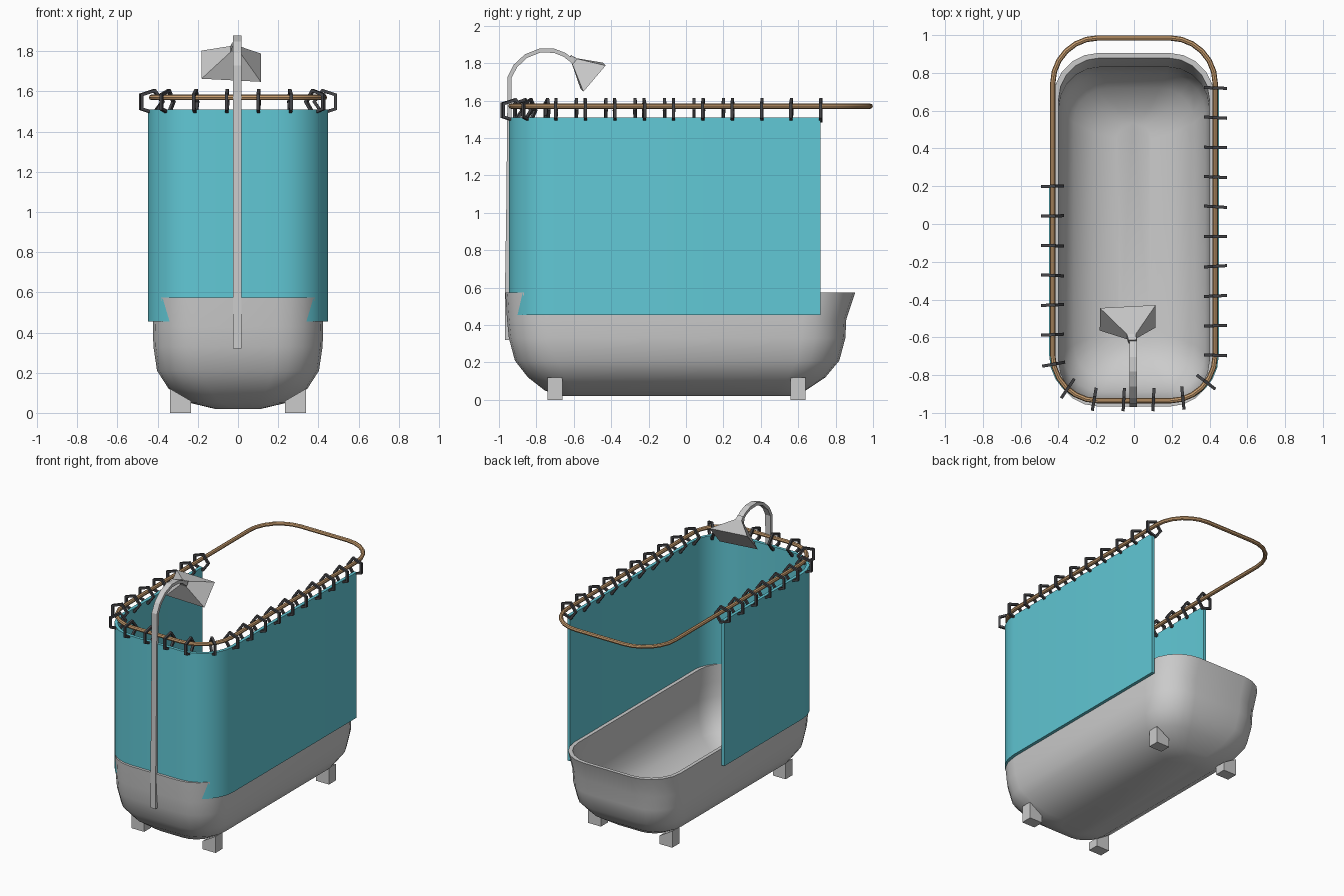
import bpy, bmesh, random
from math import sin, cos, pi, radians
from mathutils import Vector as V, Matrix

if "Cube" in bpy.data.objects:
    bpy.data.objects.remove(bpy.data.objects["Cube"])

random.seed(4)
Z, X = V((0, 0, 1)), V((1, 0, 0))


def material(name, rgb):
    m = bpy.data.materials.new(name)
    m.diffuse_color = (*rgb, 1)
    m.use_nodes = True
    m.node_tree.nodes["Principled BSDF"].inputs["Base Color"].default_value = m.diffuse_color
    return m


TEAL = material("teal cloth", (0.12, 0.58, 0.67))
COPPER = material("copper", (0.58, 0.34, 0.16))
DARK = material("dark metal", (0.06, 0.06, 0.065))


def skin(name, rings, closed=False, mat=None, smooth=None):
    """Bridge equal-length rings of points into a solid."""
    bm = bmesh.new()
    loops = [[bm.verts.new(p) for p in r] for r in rings]
    pairs = list(zip(loops, loops[1:]))
    if closed:
        pairs.append((loops[-1], loops[0]))
    else:
        bm.faces.new(loops[0])
        bm.faces.new(loops[-1])
    n = len(loops[0])
    for a, b in pairs:
        for i in range(n):
            j = (i + 1) % n
            bm.faces.new((a[i], a[j], b[j], b[i]))
    bmesh.ops.recalc_face_normals(bm, faces=bm.faces)
    me = bpy.data.meshes.new(name)
    bm.to_mesh(me)
    bm.free()
    ob = bpy.data.objects.new(name, me)
    bpy.context.collection.objects.link(ob)
    if mat:
        me.materials.append(mat)
    if smooth:
        bpy.ops.object.select_all(action='DESELECT')
        ob.select_set(True)
        bpy.context.view_layer.objects.active = ob
        bpy.ops.object.shade_smooth_by_angle(angle=radians(smooth))
    return ob


def sweep(name, path, profile, normal, closed=False, **kw):
    """Sweep a (side, normal) profile along a planar path with mitred corners."""
    n, rings = len(path), []
    for i, p in enumerate(path):
        before = path[i] - path[i - 1] if closed or i else path[1] - path[0]
        after = path[(i + 1) % n] - p if closed or i < n - 1 else before
        before, after = before.normalized(), after.normalized()
        t = (before + after).normalized()
        side = t.cross(normal) / max(t.dot(before), 0.3)
        rings.append([p + side * a + normal * b for a, b in profile])
    return skin(name, rings, closed, **kw)


def rect(a, b):
    return [(-a, -b), (a, -b), (a, b), (-a, b)]


def rounded(hx, y0, y1, r, z, seg):
    """Rounded rectangle: front right, front left, back left, back right corner."""
    pts = []
    centres = [(hx - r, y0 + r), (r - hx, y0 + r), (r - hx, y1 - r), (hx - r, y1 - r)]
    for k, (cx, cy) in enumerate(centres):
        for s in range(seg + 1):
            a = -(k + s / seg) * pi / 2
            pts.append(V((cx + r * cos(a), cy + r * sin(a), z)))
    return pts


# tub: outer shell up to the rim, then back down inside
LEVELS = [(0.02, .115, -.67, .56, .10), (.05, .24, -.755, .64, .15),
          (.12, .345, -.845, .745, .20), (.21, .403, -.915, .82, .225),
          (.33, .421, -.947, .852, .235), (.43, .424, -.957, .857, .235),
          (.575, .425, -.966, .905, .235)]
T = .026
outer = [rounded(hx, a, b, r, z, 5) for z, hx, a, b, r in LEVELS]
inner = [rounded(hx - T, a + T, b - T, r - T * .7, z if z > .5 else z + T * .8, 5)
         for z, hx, a, b, r in reversed(LEVELS)]
skin("bathtub", outer + inner, smooth=35)

# feet: blocks with tops sloped to follow the tub bottom
for sx, side in ((-1, "left"), (1, "right")):
    for y, end in ((-.70, "front"), (.60, "back")):
        skin(f"{end}_{side}_foot",
             [[V((sx * x, y + dy, z)) for x, z in ((.235, 0), (.338, 0), (.338, .12), (.235, .06))]
              for dy in (-.04, .04)])

# curtain rail
rail = rounded(.430, -.936, .985, .24, 1.57, 6)
sweep("curtain_rail", rail, [(.014 * cos(k * pi / 4), .014 * sin(k * pi / 4)) for k in range(8)],
      Z, closed=True, mat=COPPER, smooth=40)

# curtain hanging round the front, open at the back
path = [V((.438, .72, .982))] + rounded(.438, -.936, .985, .24, .982, 6)[:14] + [V((-.438, .20, .982))]
sweep("shower_curtain", path, rect(.011, .528), Z, mat=TEAL, smooth=35)

# curtain rings, evenly spaced along the curtain
COUNT = 23
lengths = [(b - a).length for a, b in zip(path, path[1:])]
for k in range(COUNT):
    d, i = sum(lengths) * k / (COUNT - 1), 0
    while i < len(lengths) - 1 and d > lengths[i]:
        d -= lengths[i]
        i += 1
    t = (path[i + 1] - path[i]).normalized()
    c = path[i] + t * d
    c.z = 1.548
    t = Matrix.Rotation(random.uniform(-.07, .07), 3, 'Z') @ t
    out = -t.cross(Z)
    if out.dot(V((c.x, min(c.y + .7, 0), 0))) < 0:
        out = -out
    loop = [c + .059 * (out * cos(a) + Z * sin(a))
            for a in (radians(36 + 72 * j) for j in range(5))]
    sweep(f"curtain_ring_{k + 1}", loop, rect(.0075, .008), t, closed=True, mat=DARK)

# shower riser pipe and gooseneck
PIPE = [(-.958, .32), (-.957, .58), (-.950, 1.02), (-.945, 1.50), (-.943, 1.725),
        (-.912, 1.785), (-.855, 1.838), (-.78, 1.868), (-.705, 1.866), (-.65, 1.845), (-.605, 1.81)]
sweep("shower_pipe", [V((-.004, y, z)) for y, z in PIPE], rect(.011, .021), X)

# flared shower head, tilted down and slightly turned
axis = V((0, .76, -.65))
up = V((0, .65, .76))
turn = Matrix.Rotation(radians(3), 3, 'Y') @ Matrix.Rotation(radians(3), 3, 'Z')
neck = V((-.008, -.622, 1.832))
head = []
for d, w, h in ((0, .021, .013), (.035, .024, .02), (.165, .148, .092)):
    head.append([neck + turn @ (axis * d + X * a + up * b) - X * d * .08 for a, b in rect(w, h)])
skin("shower_head", head)
